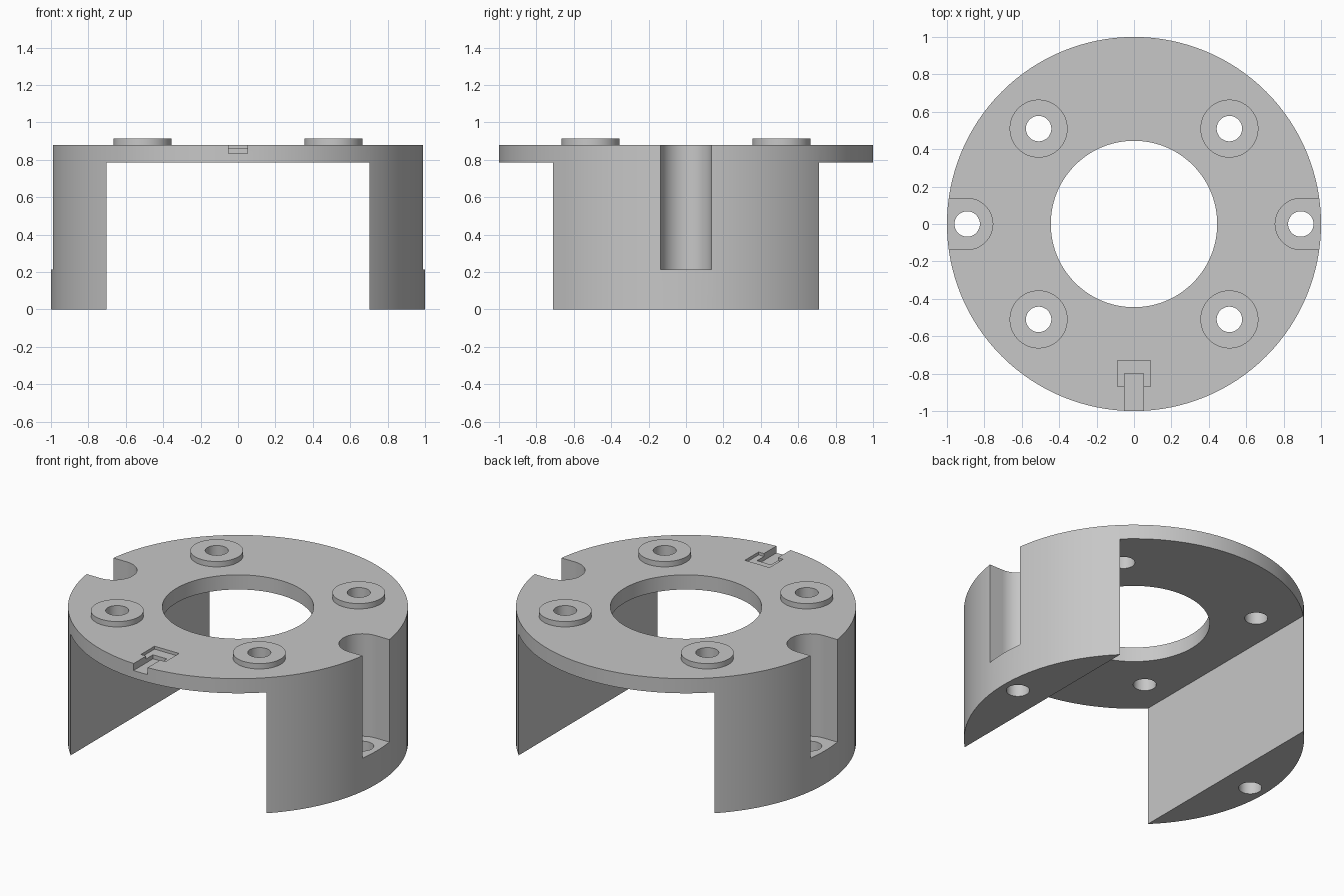
import bpy
import math

cube = bpy.data.objects.get("Cube")
if cube:
    bpy.data.objects.remove(cube, do_unlink=True)

grey = bpy.data.materials.new("plain grey")
grey.use_nodes = True
colour = (0.57, 0.57, 0.57, 1)
grey.diffuse_color = colour
grey.node_tree.nodes["Principled BSDF"].inputs["Base Color"].default_value = colour

TOP = 0.88        # upper face of the plate
UNDER = 0.785     # underside of the plate
BOLT_R = 0.068    # all bolt holes


def cylinder(name, r, x, y, z0, z1, sides=64):
    bpy.ops.mesh.primitive_cylinder_add(
        vertices=sides, radius=r, depth=z1 - z0, location=(x, y, (z0 + z1) / 2))
    ob = bpy.context.object
    ob.name = name
    return ob


def box(name, x0, x1, y0, y1, z0, z1):
    bpy.ops.mesh.primitive_cube_add(
        size=1, location=((x0 + x1) / 2, (y0 + y1) / 2, (z0 + z1) / 2))
    ob = bpy.context.object
    ob.name = name
    ob.scale = (x1 - x0, y1 - y0, z1 - z0)
    bpy.ops.object.transform_apply(location=False, rotation=False, scale=True)
    return ob


def cut(target, cutter):
    cutter.hide_render = True
    mod = target.modifiers.new("cut", 'BOOLEAN')
    mod.operation = 'DIFFERENCE'
    mod.solver = 'EXACT'
    mod.object = cutter
    bpy.context.view_layer.objects.active = target
    bpy.ops.object.modifier_apply(modifier=mod.name)
    bpy.data.objects.remove(cutter, do_unlink=True)


def finish(ob):
    ob.data.materials.clear()
    ob.data.materials.append(grey)
    bpy.ops.object.select_all(action='DESELECT')
    ob.select_set(True)
    bpy.context.view_layer.objects.active = ob
    bpy.ops.object.shade_smooth_by_angle(angle=math.radians(30))


# Round housing: plate and two side legs, left by a straight channel
body = cylinder("housing", 1, 0, 0, 0, TOP, 128)
cut(body, box("channel", -0.703, 0.703, -2, 2, -1, UNDER))
cut(body, cylinder("centre_hole", 0.445, 0, 0, 0.5, 1.5, 96))

# Side pockets, open outwards, each with a bolt hole through its floor
for s in (-1, 1):
    x, r, floor = s * 0.892, 0.137, 0.215
    cut(body, cylinder("pocket_round", r, x, 0, floor, 1.5))
    cut(body, box("pocket_mouth", min(x, 2 * s), max(x, 2 * s), -r, r, floor, 1.5))
    cut(body, cylinder("pocket_bolt_hole", BOLT_R, x, 0, -0.5, 0.5, 48))

# Raised bosses with bolt holes through the plate
for sx in (-1, 1):
    for sy in (-1, 1):
        x, y = sx * 0.51, sy * 0.51
        cut(body, cylinder("bolt_hole", BOLT_R, x, y, 0.5, 1.5, 48))
        boss = cylinder("mounting_boss", 0.155, x, y, TOP, 0.915)
        cut(boss, cylinder("bolt_hole", BOLT_R, x, y, 0.5, 1.5, 48))
        finish(boss)

# Front latch recess: shallow square with a deeper slot out to the rim
cut(body, box("latch_recess", -0.088, 0.088, -0.87, -0.73, 0.861, 1))
cut(body, box("latch_slot", -0.05, 0.05, -1.5, -0.80, 0.835, 1))
finish(body)
